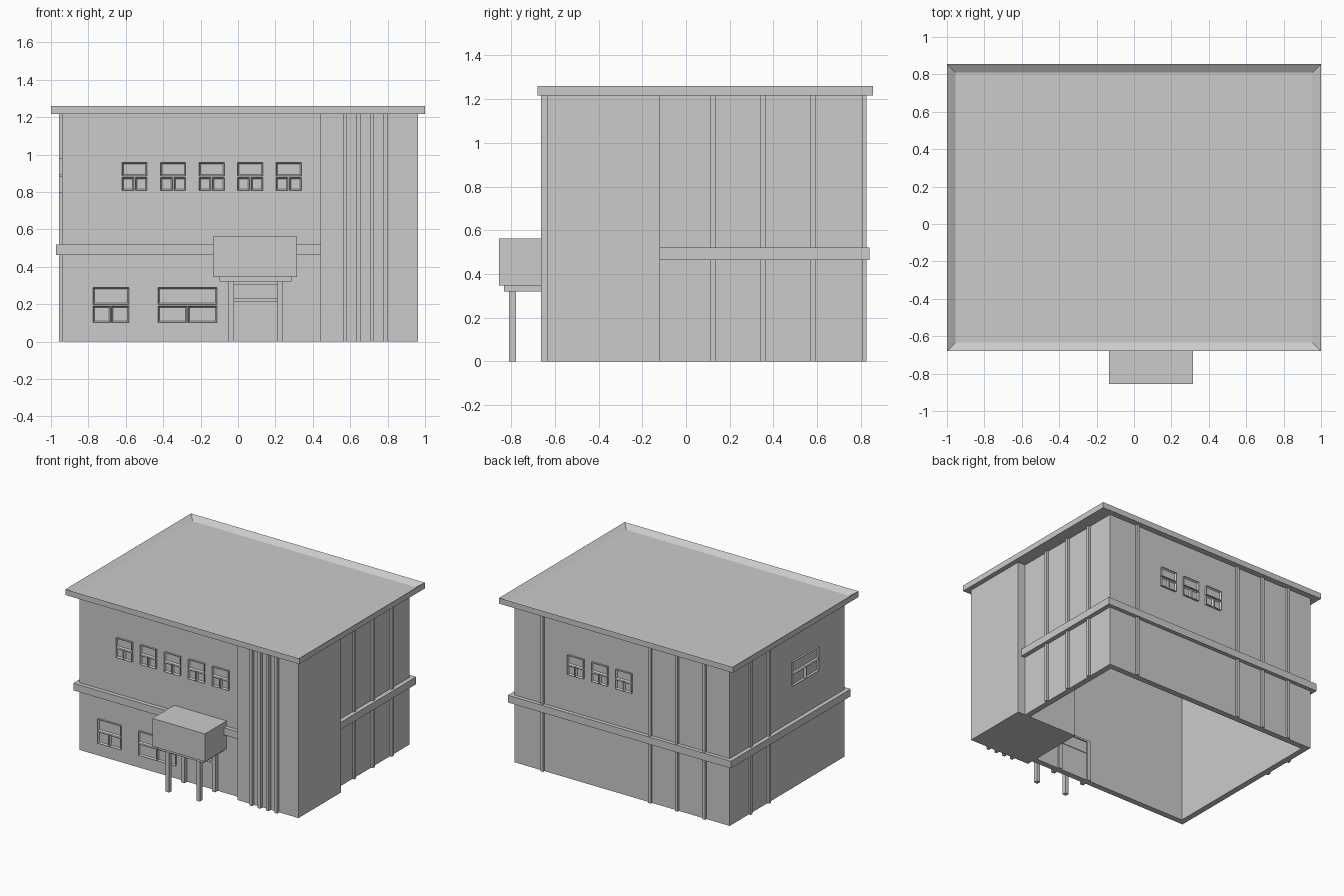
import bpy, bmesh, math
from mathutils import Matrix

if "Cube" in bpy.data.objects:
    bpy.data.objects.remove(bpy.data.objects["Cube"])


def finish(bm, name):
    bmesh.ops.recalc_face_normals(bm, faces=bm.faces)
    me = bpy.data.meshes.new(name)
    bm.to_mesh(me)
    bm.free()
    ob = bpy.data.objects.new(name, me)
    bpy.context.collection.objects.link(ob)
    return ob


def add_box(bm, x0, x1, y0, y1, z0, z1):
    m = Matrix.Translation(((x0 + x1) / 2, (y0 + y1) / 2, (z0 + z1) / 2))
    m = m @ Matrix.Diagonal((x1 - x0, y1 - y0, z1 - z0, 1))
    vs = bmesh.ops.create_cube(bm, size=1, matrix=m)["verts"]
    bm.normal_update()
    return list({f for v in vs for f in v.link_faces})


def box(name, *dims):
    bm = bmesh.new()
    add_box(bm, *dims)
    return finish(bm, name)


def ring(name, x0, x1, y0, y1, z0, z1, t):
    """Rectangular tube, open through the middle."""
    bm = bmesh.new()

    def loop(o, z):
        return [bm.verts.new(p) for p in ((x0 + o, y0 + o, z), (x1 - o, y0 + o, z),
                                          (x1 - o, y1 - o, z), (x0 + o, y1 - o, z))]
    loops = [loop(0, z0), loop(0, z1), loop(t, z1), loop(t, z0)]
    for a, b in zip(loops, loops[1:] + loops[:1]):
        for i in range(4):
            j = (i + 1) % 4
            bm.faces.new((a[i], a[j], b[j], b[i]))
    return finish(bm, name)


def window(name, pos, w, z0, z1, angle=0):
    """One wide pane over two small ones, each in a raised frame."""
    bm = bmesh.new()
    mid, gap, h = (z0 + z1) / 2, 0.004, w / 2
    for u0, u1, a, b in ((-h, h, mid + gap, z1),
                         (-h, -gap, z0, mid - gap), (gap, h, z0, mid - gap)):
        faces = add_box(bm, u0, u1, -0.016, 0.01, a, b)
        front = min(faces, key=lambda f: f.calc_center_median().y)
        bmesh.ops.inset_individual(bm, faces=[front], thickness=0.011, depth=-0.012)
    ob = finish(bm, name)
    ob.location = (pos[0], pos[1], 0)
    ob.rotation_euler.z = math.radians(angle)
    return ob


# Main dimensions
L, R, F, B, TOP = -0.941, 0.90, -0.59, 0.81, 1.216

# Hollow walls, storey band, solid stair tower
ring("walls", L, R, F, B, 0, TOP, 0.045)
ring("storey_band", -0.973, 0.935, -0.622, 0.84, 0.464, 0.52, 0.034)
box("stair_tower", 0.44, 0.963, -0.636, -0.12, 0, TOP)
for x in (0.573, 0.644, 0.716, 0.787):
    box("tower_fin", x - 0.011, x + 0.011, -0.663, -0.63, 0, TOP)

# Roof slab with sunken top
bm = bmesh.new()
faces = add_box(bm, -1, 1, -0.68, 0.855, TOP, 1.26)
top = max(faces, key=lambda f: f.calc_center_median().z)
bmesh.ops.inset_individual(bm, faces=[top], thickness=0.065, depth=-0.03)
finish(bm, "roof")

# Pilasters on the right, left and back walls
for y in (0.123, 0.352, 0.582):
    box("right_pilaster", R - 0.01, R + 0.016, y - 0.012, y + 0.012, 0, TOP)
for y in (0.34, 0.565):
    box("left_pilaster", L - 0.016, L + 0.01, y - 0.012, y + 0.012, 0, TOP)
for x in (0.655, -0.265, -0.495, -0.73):
    box("back_pilaster", x - 0.012, x + 0.012, B - 0.01, B + 0.016, 0, TOP)

# Windows
for i in range(5):
    window("upper_window", (-0.553 + 0.206 * i, F), 0.135, 0.807, 0.957)
for i in range(3):
    window("back_window", (0.37 - 0.206 * i, B), 0.135, 0.807, 0.957, 180)
window("lower_window", (-0.679, F), 0.194, 0.102, 0.288)
window("lower_wide_window", (-0.27, F), 0.316, 0.102, 0.288)
window("left_window", (L, -0.10), 0.316, 0.797, 0.982, -90)

# Entrance canopy, posts and door frame
box("canopy", -0.134, 0.316, -0.855, F + 0.01, 0.346, 0.561)
box("canopy_base", -0.10, 0.287, -0.832, F + 0.01, 0.32, 0.346)
for x in (-0.037, 0.225):
    box("canopy_post", x - 0.015, x + 0.015, -0.809, -0.778, 0, 0.32)
    box("door_jamb", x - 0.015, x + 0.015, -0.62, -0.535, 0, 0.32)
box("door_head", -0.022, 0.21, -0.62, -0.535, 0.305, 0.32)
box("door_transom", -0.022, 0.21, -0.615, -0.54, 0.215, 0.231)
